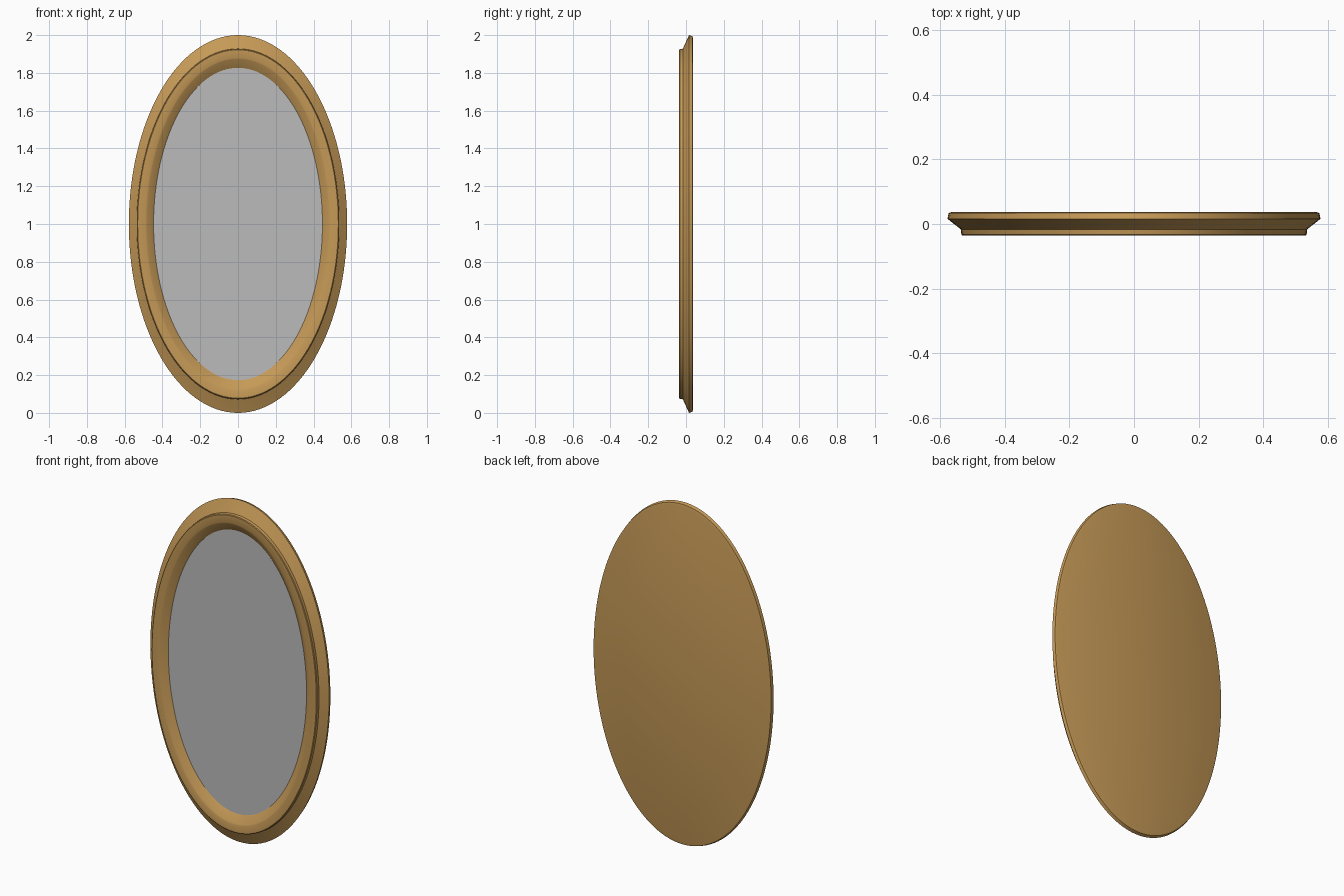
import bpy, bmesh, math

if "Cube" in bpy.data.objects:
    bpy.data.objects.remove(bpy.data.objects["Cube"])

N = 128  # segments round the oval


def material(name, rgb):
    m = bpy.data.materials.new(name)
    m.diffuse_color = (*rgb, 1)
    m.use_nodes = True
    m.node_tree.nodes["Principled BSDF"].inputs["Base Color"].default_value = m.diffuse_color
    return m


def oval_part(name, rings, mat, cap_start=False, cap_end=False):
    """Bridge a series of ovals given as (half width, half height, y)."""
    bm = bmesh.new()
    loops = []
    for rx, rz, y in rings:
        loops.append([bm.verts.new((rx * math.cos(2 * math.pi * i / N), y,
                                    1 + rz * math.sin(2 * math.pi * i / N))) for i in range(N)])
    for a, b in zip(loops, loops[1:]):
        for i in range(N):
            j = (i + 1) % N
            bm.faces.new((a[i], a[j], b[j], b[i]))
    if cap_start:
        bm.faces.new(loops[0][::-1])
    if cap_end:
        bm.faces.new(loops[-1])
    bmesh.ops.recalc_face_normals(bm, faces=bm.faces)
    me = bpy.data.meshes.new(name)
    bm.to_mesh(me)
    bm.free()
    me.materials.append(mat)
    ob = bpy.data.objects.new(name, me)
    bpy.context.collection.objects.link(ob)
    bpy.ops.object.select_all(action='DESELECT')
    ob.select_set(True)
    bpy.context.view_layer.objects.active = ob
    bpy.ops.object.shade_smooth_by_angle(angle=math.radians(30))
    return ob


wood = material("golden wood", (0.56, 0.32, 0.095))
glass = material("mirror grey", (0.50, 0.50, 0.50))

# Moulded frame: flat back, flared outer rim, stepped front, sloping inner edge
oval_part("frame", [
    (0.565, 0.982, 0.037),
    (0.574, 0.994, 0.034),
    (0.578, 1.000, 0.016),
    (0.541, 0.936, -0.013),
    (0.536, 0.928, -0.017),
    (0.535, 0.926, -0.033),
    (0.531, 0.922, -0.036),
    (0.490, 0.880, -0.036),
    (0.482, 0.872, -0.033),
    (0.447, 0.827, -0.005),
    (0.444, 0.824, 0.004),
], wood, cap_start=True, cap_end=True)

# Mirror pane set inside the frame
oval_part("mirror_pane", [
    (0.447, 0.827, 0.002),
    (0.447, 0.827, -0.005),
], glass, cap_start=True, cap_end=True)
